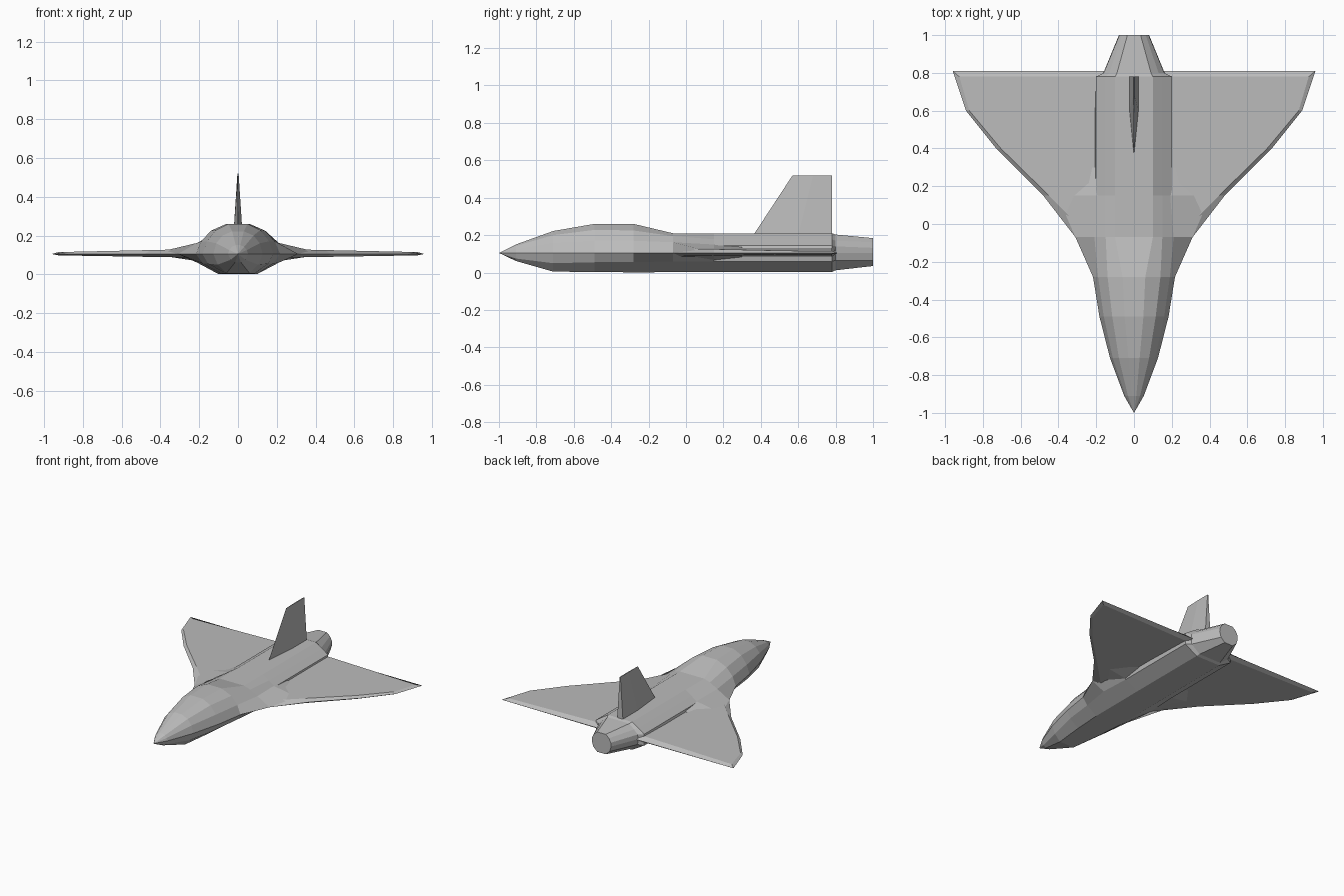
import bpy
import bmesh

cube = bpy.data.objects.get("Cube")
if cube:
    bpy.data.objects.remove(cube, do_unlink=True)

MID = 0.105  # height of the wing plane

grey = bpy.data.materials.new("light grey")
grey.use_nodes = True
grey.diffuse_color = (0.5, 0.5, 0.5, 1)
grey.node_tree.nodes["Principled BSDF"].inputs["Base Color"].default_value = (0.5, 0.5, 0.5, 1)


def loft(name, rings):
    """Skin closed rings of equal length, cap both ends."""
    bm = bmesh.new()
    loops = [[bm.verts.new(p) for p in ring] for ring in rings]
    n = len(loops[0])
    for a, b in zip(loops, loops[1:]):
        for i in range(n):
            j = (i + 1) % n
            bm.faces.new((a[i], a[j], b[j], b[i]))
    bm.faces.new(loops[0])
    bm.faces.new(loops[-1])
    bmesh.ops.remove_doubles(bm, verts=bm.verts, dist=0.0005)
    bmesh.ops.recalc_face_normals(bm, faces=bm.faces)
    mesh = bpy.data.meshes.new(name)
    bm.to_mesh(mesh)
    bm.free()
    mesh.materials.append(grey)
    obj = bpy.data.objects.new(name, mesh)
    bpy.context.collection.objects.link(obj)
    return obj


def section(y, half):
    """Mirror a half profile, listed from top to bottom, into a ring."""
    right = [(x, y, z) for x, z in half]
    return right + [(-x, y, z) for x, z in reversed(half)]


# Fuselage: each station lists the right half from top to bottom
stations = [
    (-0.91, [(0.012, 0.15), (0.032, 0.142), (0.045, 0.125), (0.052, MID), (0.038, 0.075), (0.015, 0.062)]),
    (-0.71, [(0.03, 0.222), (0.08, 0.2), (0.112, 0.16), (0.127, MID), (0.105, 0.05), (0.06, 0.005)]),
    (-0.49, [(0.05, 0.26), (0.115, 0.228), (0.16, 0.17), (0.183, MID), (0.155, 0.055), (0.085, 0.003)]),
    (-0.28, [(0.06, 0.26), (0.14, 0.225), (0.19, 0.17), (0.217, MID), (0.18, 0.055), (0.1, 0.001)]),
    (-0.07, [(0.1, 0.21), (0.15, 0.195), (0.21, 0.162), (0.31, MID), (0.21, 0.06), (0.1, 0.002)]),
    (0.15, [(0.1, 0.21), (0.15, 0.178), (0.2, 0.145), (0.22, MID), (0.2, 0.06), (0.1, 0.003)]),
    (0.78, [(0.1, 0.21), (0.15, 0.178), (0.2, 0.145), (0.2, MID), (0.2, 0.06), (0.1, 0.003)]),
    (0.80, [(0.09, 0.203), (0.13, 0.17), (0.16, 0.14), (0.162, MID), (0.16, 0.065), (0.09, 0.012)]),
    (1.0, [(0.035, 0.184), (0.062, 0.162), (0.077, 0.132), (0.08, MID), (0.068, 0.065), (0.035, 0.035)]),
]
nose = [(0, -1, MID)] * 12
loft("fuselage", [nose] + [section(y, half) for y, half in stations])

# Wings: thin panels with a chamfered rim all round
rim = [(0.1, -0.07), (0.31, -0.07), (0.48, 0.15), (0.73, 0.4), (0.89, 0.6), (0.96, 0.81), (0.1, 0.81)]
panel = [(0.1, -0.03), (0.27, -0.03), (0.45, 0.15), (0.705, 0.4), (0.872, 0.6), (0.925, 0.78), (0.1, 0.78)]


def skin_height(x, side):
    """Panels thin out from root to tip."""
    return MID + side * (0.03 - 0.022 * x)


for side, name in ((1, "left_wing"), (-1, "right_wing")):
    top = [(side * x, y, skin_height(x, 1)) for x, y in panel]
    edge = [(side * x, y, MID) for x, y in rim]
    bottom = [(side * x, y, skin_height(x, -0.75)) for x, y in panel]
    loft(name, [top, edge, bottom])

# Strakes blending the wing roots into the fuselage flanks
for side, name in ((1, "left_strake"), (-1, "right_strake")):
    root = [(-0.07, 0.21, 0.162, 0.31, 0.06), (0.15, 0.19, 0.15, 0.45, 0.065), (0.3, 0.19, 0.14, 0.3, 0.08)]
    loft(name, [[(side * 0.1, y, MID), (side * x, y, z), (side * w, y, MID), (side * x, y, low)]
                for y, x, z, w, low in root])

# Tail fin: swept wedge with a thin tip
base = [(0, 0.36, 0.2), (0.024, 0.6, 0.2), (0.024, 0.78, 0.2), (-0.024, 0.78, 0.2), (-0.024, 0.6, 0.2)]
tip = [(0, 0.57, 0.52), (0.003, 0.68, 0.52), (0.003, 0.78, 0.52), (-0.003, 0.78, 0.52), (-0.003, 0.68, 0.52)]
loft("tail_fin", [base, tip])
